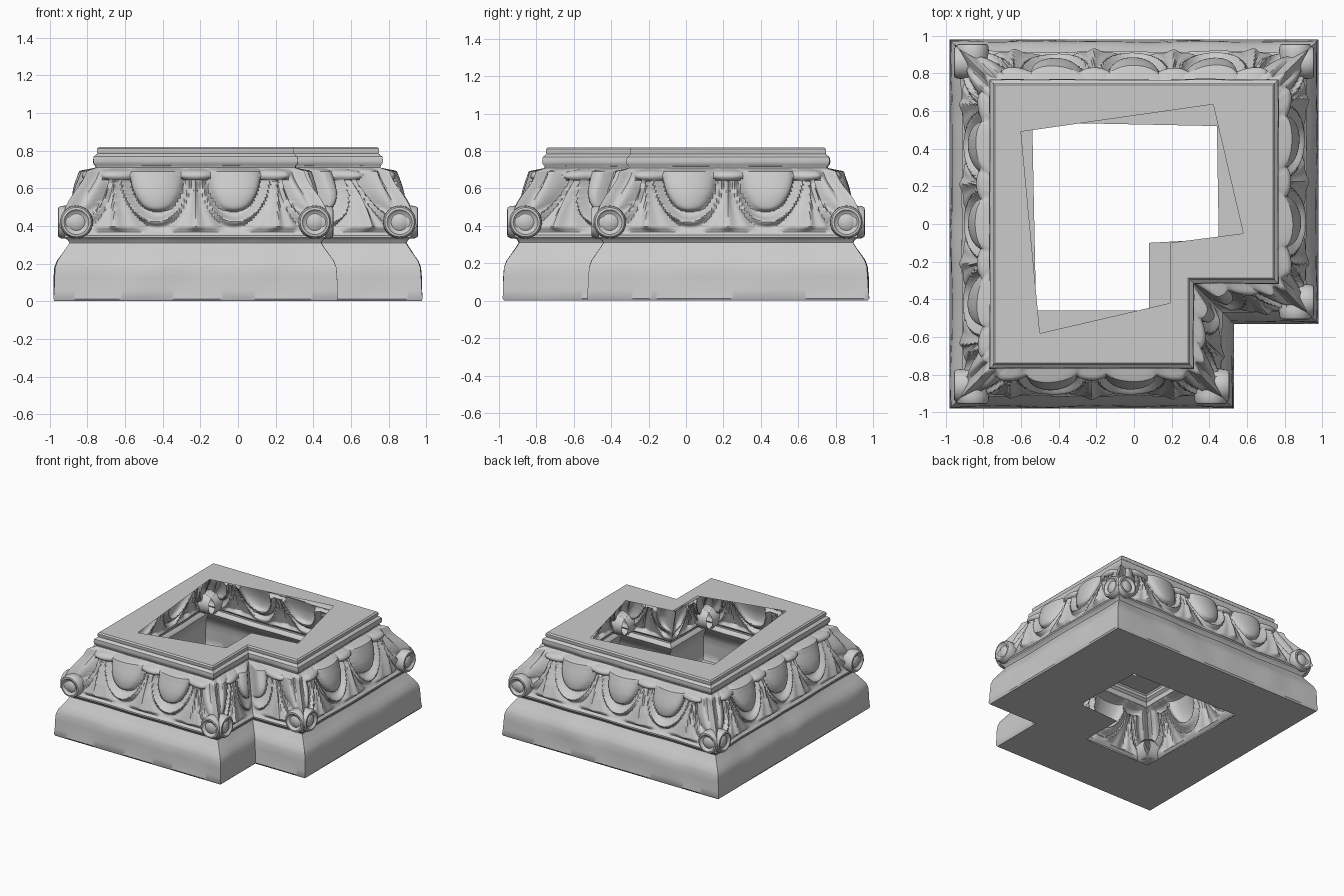
import bpy, bmesh, math
from mathutils import Vector, noise

if "Cube" in bpy.data.objects:
    bpy.data.objects.remove(bpy.data.objects["Cube"])

NOTCH = 0.45
# outward offset and height, from foot to rim
PROFILE = [(0.972, 0.0), (0.98, 0.012), (0.975, 0.06), (0.972, 0.13), (0.968, 0.18), (0.955, 0.215),
           (0.93, 0.25), (0.905, 0.285), (0.89, 0.31), (0.898, 0.325), (0.915, 0.338),
           (0.915, 0.35), (0.895, 0.368), (0.875, 0.40), (0.85, 0.48), (0.815, 0.57),
           (0.78, 0.65), (0.765, 0.69), (0.752, 0.71), (0.754, 0.718), (0.764, 0.728),
           (0.768, 0.745), (0.765, 0.768), (0.752, 0.778), (0.745, 0.784), (0.748, 0.795),
           (0.748, 0.81), (0.738, 0.82)]
CONVEX = [1, 1, 0, 1, 1, 1]


def corners(d):
    k = d - NOTCH
    return [Vector(p) for p in ((-d, -d), (k, -d), (k, -k), (d, -k), (d, d), (-d, d))]


def smooth(a, b, x):
    x = min(1, max(0, (x - a) / (b - a)))
    return x * x * (3 - 2 * x)


def bump(x, w):
    return math.exp(-(x / w) ** 2)


def dome(x):
    return math.sqrt(max(0, 1 - x))


def base_offset(z):
    for (d0, z0), (d1, z1) in zip(PROFILE, PROFILE[1:]):
        if z <= z1:
            return d0 + (d1 - d0) * (z - z0) / (z1 - z0)
    return PROFILE[-1][0]


def motif(t, z):
    """Repeating carving: pods at t = 0, hanging eggs at t = +-0.2."""
    pod = 0.06 * dome((t / 0.095) ** 2 + ((z - 0.672) / 0.034) ** 2)
    e = 0.2 - abs(t)
    r = math.hypot(e / 0.2, (0.68 - z) / 0.3)
    egg = 0.075 * dome((r / 0.7) ** 2)
    lens = -0.022 * bump(z - 0.47 - 2.5 * e * e, 0.012) * smooth(0.12, 0.07, e) if e < 0.12 else 0
    band = 0.04 * bump(r - 0.86, 0.07)
    w = 0.025 + 0.15 * max(0, (0.64 - z) / 0.28) ** 1.5
    fan = 0.0
    if z < 0.64 and abs(t) < w:
        q = t / w
        fan = 0.045 * (1 - q * q) + 0.01 * math.cos(q * 9) * (1 - abs(q))
    return max(pod, egg + lens, band, fan)


def relief(t, z, da, db, ca, cb):
    """Carving height with leaf ribs at outer corners."""
    zf = smooth(0.362, 0.40, z) * smooth(0.712, 0.69, z) if 0.36 < z < 0.715 else 0
    if not zf:
        return 0
    h = motif(t, z)
    for dist, convex in ((da, ca), (db, cb)):
        if convex:
            f = smooth(0.03, 0.12, dist)
            flute = 0.012 * math.cos(dist * 75) * bump(dist, 0.1)
            rib = (0.025 + 0.035 * smooth(0.66, 0.5, z)) * bump(dist, 0.09) + flute
            h = h * f + rib * (1 - f * 0.5)
        else:
            h *= smooth(0, 0.06, dist)
    return h * zf


def make_object(name, bm, angle=40):
    me = bpy.data.meshes.new(name)
    bm.to_mesh(me)
    bm.free()
    ob = bpy.data.objects.new(name, me)
    bpy.context.collection.objects.link(ob)
    bpy.ops.object.select_all(action='DESELECT')
    ob.select_set(True)
    bpy.context.view_layer.objects.active = ob
    bpy.ops.object.shade_smooth_by_angle(angle=math.radians(angle))
    return ob


# carved walls: profile carried round the notched square with mitred corners
rows = sorted({z for _, z in PROFILE} | {0.37 + 0.0065 * i for i in range(53)})
bm = bmesh.new()
for side in range(6):
    nxt = (side + 1) % 6
    ca, cb = CONVEX[side], CONVEX[nxt]
    mid = corners(0.85)
    length = (mid[nxt] - mid[side]).length
    cols = int(length / 0.012)
    phase = 0.2 if length > 1.6 else 0.0
    grid = []
    for z in rows:
        d = base_offset(z)
        c = corners(d)
        a, b = c[side], c[nxt]
        L = (b - a).length
        line = []
        for i in range(cols + 1):
            u = i / cols
            s = (u - 0.5) * L
            t = (s - phase + 0.2) % 0.4 - 0.2
            p = a.lerp(b, u)
            h = relief(t, z, u * L, (1 - u) * L, ca, cb)
            # worn stone
            wear = smooth(0, 0.05, z) * smooth(0.82, 0.7, z)
            h += 0.010 * wear * noise.noise(Vector((p.x * 4, p.y * 4, z * 4)))
            cc = corners(d + h)
            q = cc[side].lerp(cc[nxt], u)
            line.append(bm.verts.new((q.x, q.y, z)))
        grid.append(line)
    for lo, hi in zip(grid, grid[1:]):
        for i in range(cols):
            bm.faces.new((lo[i], lo[i + 1], hi[i + 1], hi[i]))
bmesh.ops.remove_doubles(bm, verts=bm.verts, dist=0.0005)
make_object("carved_walls", bm)


# flat top and bottom borders round the broken openings
def border(name, d, z, hole, up):
    bm = bmesh.new()
    outer = [bm.verts.new((p.x, p.y, z)) for p in corners(d)]
    inner = [bm.verts.new((x, y, z)) for x, y in hole]
    for i in range(6):
        j = (i + 1) % 6
        f = [outer[i], outer[j], inner[j], inner[i]]
        bm.faces.new(f if up else f[::-1])
    make_object(name, bm)


border("top_border", 0.738, 0.82, [(-0.5, -0.58), (0.19, -0.42), (0.19, -0.10),
                                   (0.58, -0.05), (0.42, 0.635), (-0.6, 0.49)], True)
border("bottom_border", 0.972, 0.0, [(-0.52, -0.46), (0.08, -0.46), (0.08, -0.10),
                                     (0.45, -0.08), (0.44, 0.52), (-0.54, 0.54)], False)

# corner scrolls: a turned drum end on each of the two faces meeting at a corner
DRUM = [(0.0, 0.012), (0.03, 0.01), (0.045, 0.0), (0.055, 0.003), (0.066, 0.016), (0.078, 0.014),
        (0.086, 0.0), (0.088, -0.03), (0.085, -0.08), (0.08, -0.13)]
SIGNS = [(-1, -1), (1, -1), None, (1, -1), (1, 1), (-1, 1)]
for n, sg in enumerate(SIGNS):
    if sg is None:
        continue
    corner = corners(0.94)[n]
    bm = bmesh.new()
    for axis in (0, 1):
        rings = []
        for r, out in DRUM:
            ring = []
            for k in range(32):
                ang = 2 * math.pi * k / 32
                v = [0, 0, 0.42 + r * math.sin(ang)]
                v[axis] = corner[axis] + sg[axis] * out
                v[1 - axis] = corner[1 - axis] - sg[1 - axis] * (0.082 - r * math.cos(ang))
                ring.append(bm.verts.new(v))
            rings.append(ring)
        for a, b in zip(rings, rings[1:]):
            for k in range(32):
                m = (k + 1) % 32
                bm.faces.new((a[k], a[m], b[m], b[k]))
    bmesh.ops.remove_doubles(bm, verts=bm.verts, dist=0.0002)
    bmesh.ops.recalc_face_normals(bm, faces=bm.faces)
    make_object("corner_scroll_%d" % n, bm)
